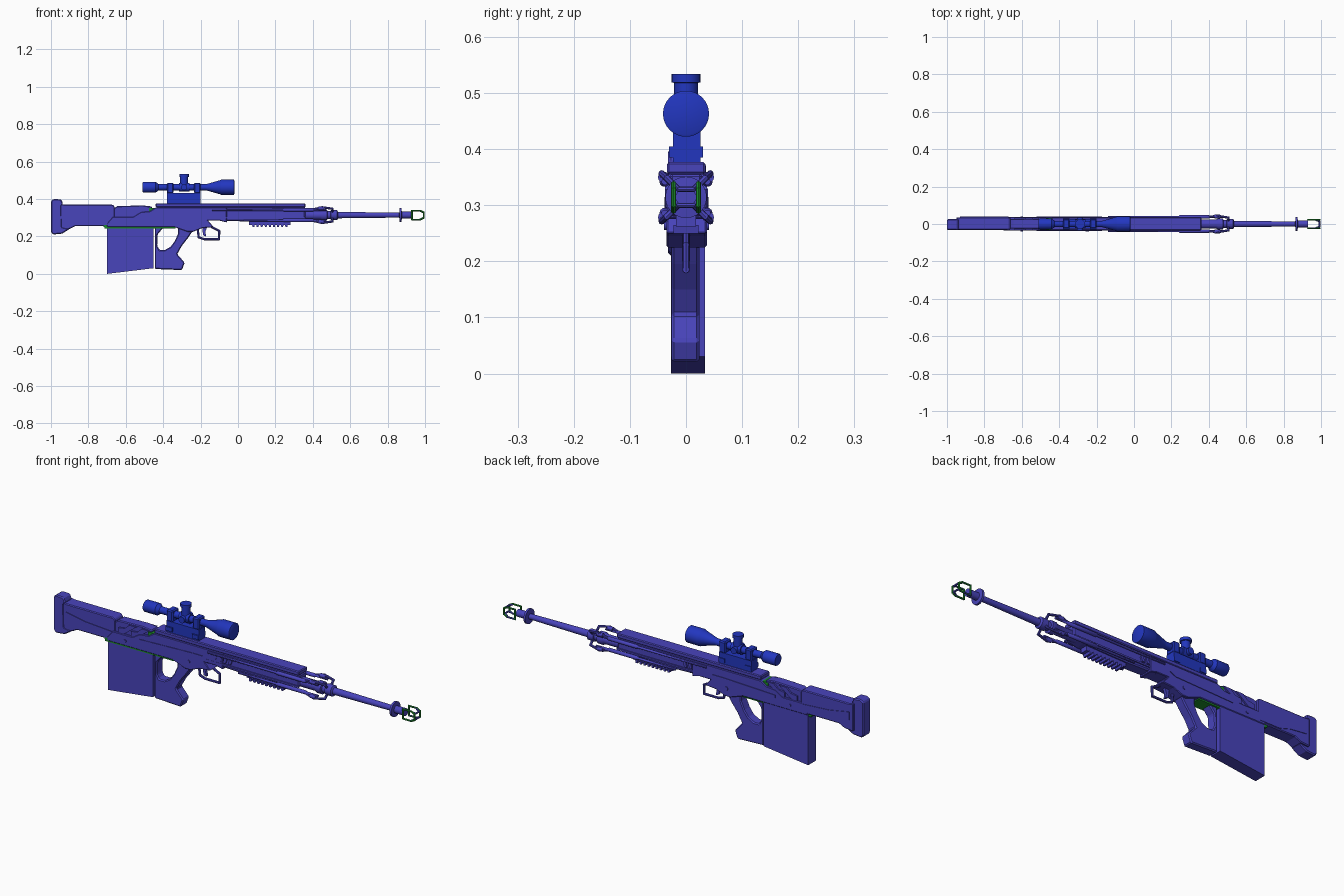
import bpy, bmesh, math
from mathutils import Vector, Matrix

if "Cube" in bpy.data.objects:
    bpy.data.objects.remove(bpy.data.objects["Cube"])


def material(name, rgb):
    m = bpy.data.materials.new(name)
    m.diffuse_color = (*rgb, 1)
    m.use_nodes = True
    m.node_tree.nodes["Principled BSDF"].inputs["Base Color"].default_value = m.diffuse_color
    return m


VIOLET = material("violet blue", (0.066, 0.058, 0.50))
BLUE = material("scope blue", (0.016, 0.037, 0.52))
GREEN = material("green", (0.012, 0.27, 0.025))
AXIS = 0.314  # barrel height


def finish(bm, name, mat, smooth=False):
    bmesh.ops.recalc_face_normals(bm, faces=bm.faces)
    me = bpy.data.meshes.new(name)
    bm.to_mesh(me)
    bm.free()
    me.materials.append(mat)
    if smooth:
        for p in me.polygons:
            p.use_smooth = True
        me.set_sharp_from_angle(angle=math.radians(35))
    ob = bpy.data.objects.new(name, me)
    bpy.context.collection.objects.link(ob)
    return ob


def profile(name, pts, y0, y1, mat=VIOLET, bevel=0):
    """Side outline (x, z) extruded from y0 to y1."""
    bm = bmesh.new()
    a = [bm.verts.new((x, y0, z)) for x, z in pts]
    b = [bm.verts.new((x, y1, z)) for x, z in pts]
    bm.faces.new(a)
    bm.faces.new(b)
    for i in range(len(pts)):
        j = (i + 1) % len(pts)
        bm.faces.new((a[i], a[j], b[j], b[i]))
    ob = finish(bm, name, mat)
    if bevel:
        m = ob.modifiers.new("bevel", 'BEVEL')
        m.width, m.segments, m.limit_method = bevel, 1, 'ANGLE'
    return ob


def box(name, x0, x1, y0, y1, z0, z1, mat=VIOLET, bevel=0):
    return profile(name, [(x0, z0), (x1, z0), (x1, z1), (x0, z1)], y0, y1, mat, bevel)


def lathe(name, pts, origin, axis='X', mat=VIOLET, n=20):
    """Spin (distance, radius) pairs round an axis."""
    bm = bmesh.new()
    rings = []
    for d, r in pts:
        ring = []
        for i in range(n):
            a = 2 * math.pi * i / n
            c, s = r * math.cos(a), r * math.sin(a)
            v = {'X': (d, c, s), 'Y': (c, d, s), 'Z': (c, s, d)}[axis]
            ring.append(bm.verts.new(Vector(v) + Vector(origin)))
        rings.append(ring)
    for p, q in zip(rings, rings[1:]):
        for i in range(n):
            bm.faces.new((p[i], p[(i + 1) % n], q[(i + 1) % n], q[i]))
    bm.faces.new(rings[0])
    bm.faces.new(rings[-1])
    return finish(bm, name, mat, True)


def rods(name, pts, r, mat=VIOLET, n=8):
    """Chain of round bars through the points."""
    bm = bmesh.new()
    for p, q in zip(pts, pts[1:]):
        p, q = Vector(p), Vector(q)
        d = q - p
        rot = d.to_track_quat('Z', 'Y').to_matrix().to_4x4()
        bmesh.ops.create_cone(bm, cap_ends=True, segments=n, radius1=r, radius2=r,
                              depth=d.length + r,
                              matrix=Matrix.Translation((p + q) / 2) @ rot)
    return finish(bm, name, mat, True)


# Stock and butt pad
profile("stock", [(-.95, .235), (-.90, .24), (-.87, .255), (-.66, .255), (-.66, .36), (-.67, .37),
                  (-.93, .37), (-.95, .375)], -.03, .036, bevel=.004)
profile("butt_pad", [(-1, .225), (-.99, .21), (-.94, .215), (-.90, .24), (-.94, .25), (-.945, .36),
                     (-.935, .375), (-.945, .398), (-.985, .40), (-1, .39)], -.032, .026, bevel=.005)
for s, y in ((-1, -.03), (1, .036)):
    profile("stock_side_panel", [(-.93, .29), (-.84, .28), (-.78, .262), (-.67, .262), (-.67, .30),
                                 (-.82, .31), (-.93, .33)], y, y + s * .003)

# Receiver, lower housing and cheek piece
profile("receiver", [(-.70, .25), (-.34, .25), (-.27, .225), (-.24, .225), (-.19, .245), (-.13, .25),
                     (-.16, .285), (-.10, .285), (-.06, .275), (-.06, .355), (-.44, .355), (-.47, .335),
                     (-.52, .33), (-.56, .305), (-.67, .305), (-.70, .27)], -.035, .037, bevel=.003)
profile("cheek_piece", [(-.665, .30), (-.50, .30), (-.46, .335), (-.46, .36), (-.51, .366),
                        (-.645, .362), (-.665, .35)], -.025, .028, bevel=.004)
for s, y in ((-1, -.025), (1, .028)):
    for x in (-.64, -.57):
        profile("cheek_rib", [(x, .305), (x + .03, .305), (x + .10, .358), (x + .06, .358),
                              (x + .035, .335), (x, .33)], y, y + s * .008)
for s, y in ((-1, -.035), (1, .037)):
    profile("receiver_ridge", [(-.52, .29), (-.20, .30), (-.17, .315), (-.23, .315), (-.52, .305)],
            y, y + s * .003)
    lathe("receiver_pin", [(-.004, .009), (.004, .009)], (-.25, y, .265), 'Y', n=12)
    lathe("receiver_pin", [(-.004, .007), (.004, .007)], (-.60, y, .275), 'Y', n=12)
box("port_cover", -.475, -.425, -.032, .032, .328, .352, GREEN)
box("lower_liner", -.715, -.335, -.031, .031, .243, .262, GREEN)
box("rear_liner", -.718, -.69, -.029, .031, .25, .295, GREEN)

# Magazine
profile("magazine", [(-.70, 0), (-.452, .03), (-.452, .25), (-.70, .25)], -.027, .034)

# Grip with thumb opening
profile("grip", [(-.445, .247), (-.445, .026), (-.30, .02), (-.285, .06), (-.325, .105), (-.30, .15),
                 (-.265, .195), (-.235, .24), (-.32, .248), (-.32, .215), (-.338, .175), (-.36, .145),
                 (-.39, .128), (-.42, .128), (-.432, .15), (-.43, .21), (-.40, .247)],
        -.026, .024, bevel=.005)

# Trigger and guard
rods("trigger_guard", [(-.215, 0, .235), (-.21, 0, .195), (-.18, 0, .185), (-.102, 0, .185),
                       (-.10, 0, .23), (-.14, 0, .25)], .006)
profile("trigger", [(-.19, .25), (-.165, .25), (-.175, .225), (-.17, .20), (-.185, .205), (-.19, .23)],
        -.007, .007)

# Top rail and forward housing
box("top_rail", -.44, .36, -.034, .035, .355, .377, bevel=.004)
profile("fore_housing", [(-.12, .285), (.05, .28), (.30, .285), (.36, .30), (.36, .357), (-.12, .357)],
        -.03, .03, bevel=.006)
for s in (-1, 1):
    for i in range(4):
        x = -.115 + i * .028
        profile("vent_rib", [(x, .31), (x + .014, .31), (x + .022, .328), (x + .016, .345),
                             (x + .004, .345), (x + .006, .328)], s * .03, s * .037)
    box("side_strip", -.15, .36, s * .028, s * .036, .296, .304)

# Under rail with teeth
box("under_rail", .06, .28, -.018, .018, .262, .29)
for i in range(9):
    x = .075 + i * .022
    profile("under_rail_tooth", [(x, .265), (x + .003, .25), (x + .012, .25), (x + .015, .265)],
            -.022, .022)

# Folded legs along the fore end
for sy in (-1, 1):
    for sz in (-1, 1):
        y, z = sy * .038, AXIS + sz * .028
        x0 = -.14 if sz > 0 else .03
        lathe("folded_leg", [(x0, .006), (.24, .006), (.245, .0095), (.40, .0095), (.405, .006),
                             (.47, .006)], (0, y, z), n=10)
        rods("leg_bracket", [(.39, y, z), (.45, sy * .043, AXIS + sz * .042),
                             (.505, sy * .034, AXIS + sz * .034), (.505, sy * .015, AXIS + sz * .015)], .006)
        lathe("leg_knob", [(.43, .010), (.46, .010)], (0, sy * .04, AXIS + sz * .036), n=12)

# Barrel with collars and flange
lathe("barrel", [(.30, .024), (.44, .024), (.45, .030), (.475, .030), (.478, .021), (.495, .021),
                 (.497, .027), (.53, .027), (.535, .017), (.84, .0135), (.862, .0135), (.864, .037),
                 (.874, .037), (.876, .018), (.93, .018)], (0, 0, AXIS), n=24)

# Open muzzle cage: green side loops, violet top and bottom loops
for s in (-1, 1):
    o, w, h = s * .022, .022, .024
    rods("muzzle_side_loop", [(.93, o, AXIS - h), (.975, o, AXIS - h), (.993, o, AXIS - h * .6),
                              (.993, o, AXIS + h * .6), (.975, o, AXIS + h), (.93, o, AXIS + h),
                              (.93, o, AXIS - h)], .0045, GREEN)
    rods("muzzle_top_loop", [(.93, -w, AXIS + s * h), (.97, -w, AXIS + s * h), (.992, -w * .6, AXIS + s * h * .6),
                             (.992, w * .6, AXIS + s * h * .6), (.97, w, AXIS + s * h),
                             (.93, w, AXIS + s * h)], .0045)

# Scope
SZ = .463
lathe("scope_body", [(-.51, .026), (-.505, .029), (-.44, .029), (-.425, .017), (-.17, .017), (-.155, .021),
                     (-.095, .038), (-.09, .041), (-.022, .041), (-.02, .037)], (0, 0, SZ), mat=BLUE, n=32)
lathe("scope_turret_block", [(-.315, .024), (-.26, .024)], (0, 0, SZ), mat=BLUE)
lathe("scope_top_turret", [(.475, .021), (.518, .021), (.519, .026), (.534, .026)], (-.288, 0, 0), 'Z', BLUE)
lathe("scope_side_turret", [(-.036, .016), (.036, .016)], (-.288, 0, SZ), 'Y', BLUE)

# Scope mount
box("mount_base", -.38, -.20, -.023, .026, .375, .432, BLUE)
for x in (-.38, -.235):
    box("mount_ring", x, x + .035, -.024, .026, .43, .487, BLUE, .005)
    for s in (-1, 1):
        box("mount_clamp", x, x + .035, s * .022, s * .03, .385, .405, BLUE)
